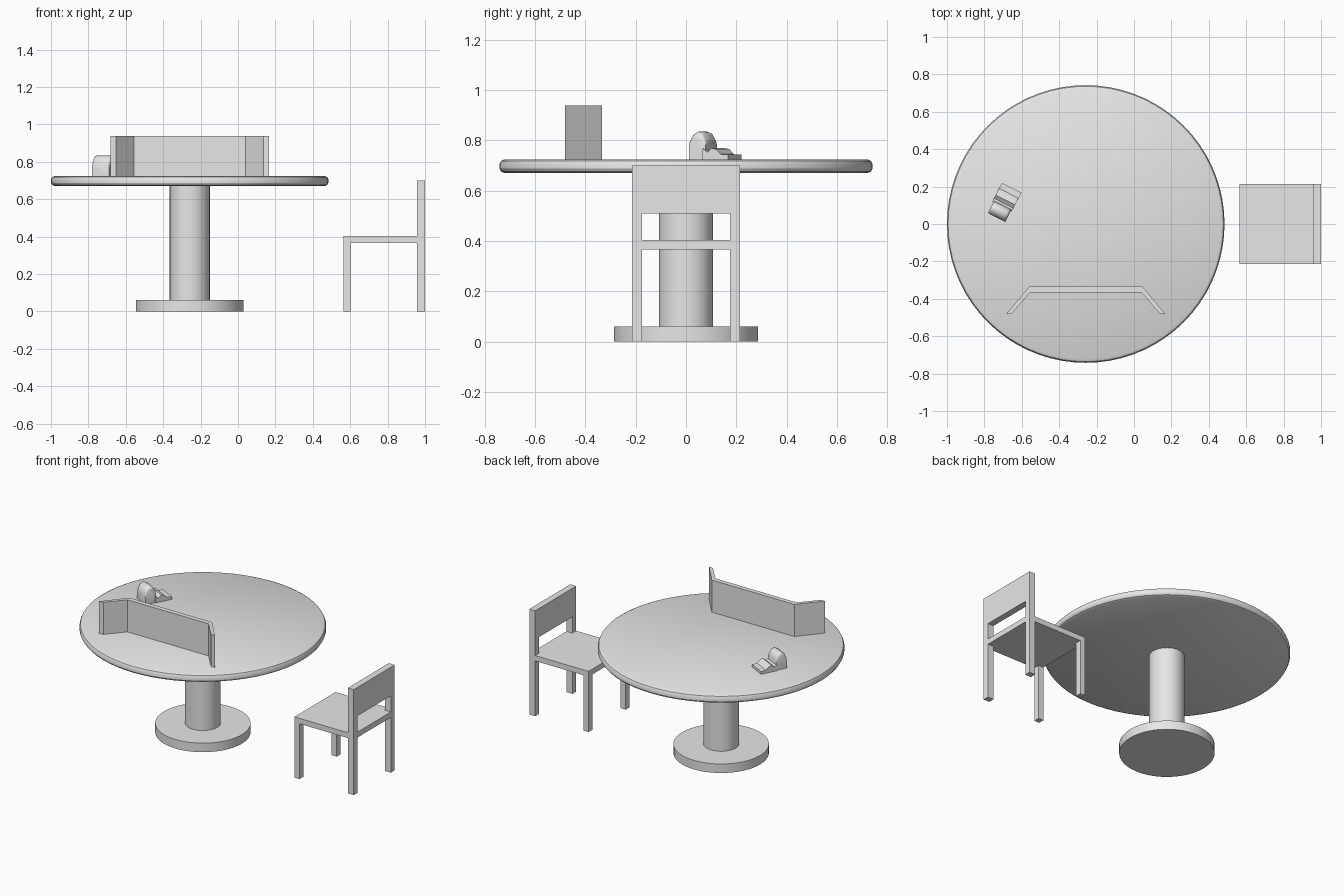
import bpy, bmesh, math
from mathutils import Matrix, Vector

if "Cube" in bpy.data.objects:
    bpy.data.objects.remove(bpy.data.objects["Cube"])

grey = bpy.data.materials.new("plain_grey")
grey.diffuse_color = (0.8, 0.8, 0.8, 1)
grey.use_nodes = True
grey.node_tree.nodes["Principled BSDF"].inputs["Base Color"].default_value = grey.diffuse_color


def finish(name, bm, smooth=None):
    bmesh.ops.recalc_face_normals(bm, faces=bm.faces[:])
    mesh = bpy.data.meshes.new(name)
    bm.to_mesh(mesh)
    bm.free()
    ob = bpy.data.objects.new(name, mesh)
    bpy.context.collection.objects.link(ob)
    mesh.materials.append(grey)
    if smooth:
        bpy.ops.object.select_all(action='DESELECT')
        ob.select_set(True)
        bpy.context.view_layer.objects.active = ob
        bpy.ops.object.shade_smooth_by_angle(angle=math.radians(smooth))
    return ob


def box(name, lo, hi):
    lo, hi = Vector(lo), Vector(hi)
    bm = bmesh.new()
    bmesh.ops.create_cube(bm, size=1, matrix=Matrix.Translation((lo + hi) / 2)
                          @ Matrix.Diagonal((*(hi - lo), 1)))
    return finish(name, bm)


def turned(name, profile, x, sides=64):
    """Solid of revolution from (radius, height) points."""
    bm = bmesh.new()
    rings = []
    for r, z in profile:
        rings.append([bm.verts.new((x + r * math.cos(2 * math.pi * i / sides),
                                    r * math.sin(2 * math.pi * i / sides), z))
                      for i in range(sides)])
    for a, b in zip(rings, rings[1:]):
        for i in range(sides):
            j = (i + 1) % sides
            bm.faces.new((a[i], a[j], b[j], b[i]))
    bm.faces.new(rings[0])
    bm.faces.new(rings[-1])
    return finish(name, bm, 30)


def prism(name, points, offset, matrix=Matrix(), smooth=None, bevel=0):
    """Outline pushed along an offset vector."""
    bm = bmesh.new()
    face = bm.faces.new([bm.verts.new(p) for p in points])
    new = bmesh.ops.extrude_face_region(bm, geom=[face])["geom"]
    bmesh.ops.translate(bm, vec=offset,
                        verts=[g for g in new if isinstance(g, bmesh.types.BMVert)])
    if bevel:
        # round only the rims of the upper part of both ends
        edges = [e for e in bm.edges
                 if abs(e.verts[0].co.x - e.verts[1].co.x) < 1e-5
                 and min(v.co.z for v in e.verts) > 0.03]
        bmesh.ops.bevel(bm, geom=edges, offset=bevel, segments=2,
                        affect='EDGES', profile=0.5)
    bm.transform(matrix)
    return finish(name, bm, smooth)


# Round pedestal table
TX = -0.258
turned("table_base", [(0.287, 0), (0.287, 0.06)], TX)
turned("table_column", [(0.107, 0.06), (0.107, 0.675)], TX)
turned("table_top", [(0.722, 0.67), (0.735, 0.676), (0.742, 0.688), (0.742, 0.705),
                     (0.736, 0.718), (0.722, 0.725)], TX, 72)

# Chair
for side, y in (("right", -0.215), ("left", 0.175)):
    box("front_leg_" + side, (0.565, y, 0), (0.602, y + 0.04, 0.37))
    box("back_post_" + side, (0.957, y, 0), (1.0, y + 0.04, 0.70))
box("seat", (0.565, -0.215, 0.367), (0.957, 0.215, 0.403))
box("seat_rear_edge", (0.957, -0.175, 0.367), (1.0, 0.175, 0.403))
box("backrest", (0.957, -0.175, 0.51), (1.0, 0.175, 0.70))

# Folded standing screen
half = [(0.303, -0.335), (0.425, -0.481), (0.395, -0.478), (0.298, -0.366)]
outline = half + [(-x, y) for x, y in reversed(half)]
prism("folded_screen", [(TX + x, y, 0.723) for x, y in outline], (0, 0, 0.215))

# Small desk item: rounded upright and low sloping tray
place = Matrix.Translation((-0.735, 0.035, 0.723)) @ Matrix.Rotation(math.radians(-27), 4, 'Z')
upright = [(0, 0), (0, 0.075), (0.012, 0.098), (0.035, 0.112), (0.058, 0.103),
           (0.072, 0.078), (0.076, 0)]
prism("item_upright", [(-0.052, y, z) for y, z in upright], (0.104, 0, 0),
      place, 50, 0.014)
tray = [(0.065, 0), (0.065, 0.045), (0.085, 0.03), (0.105, 0.046), (0.125, 0.042),
        (0.145, 0.022), (0.178, 0.02), (0.178, 0)]
prism("item_tray", [(-0.058, y, z) for y, z in tray], (0.116, 0, 0), place, 40)
